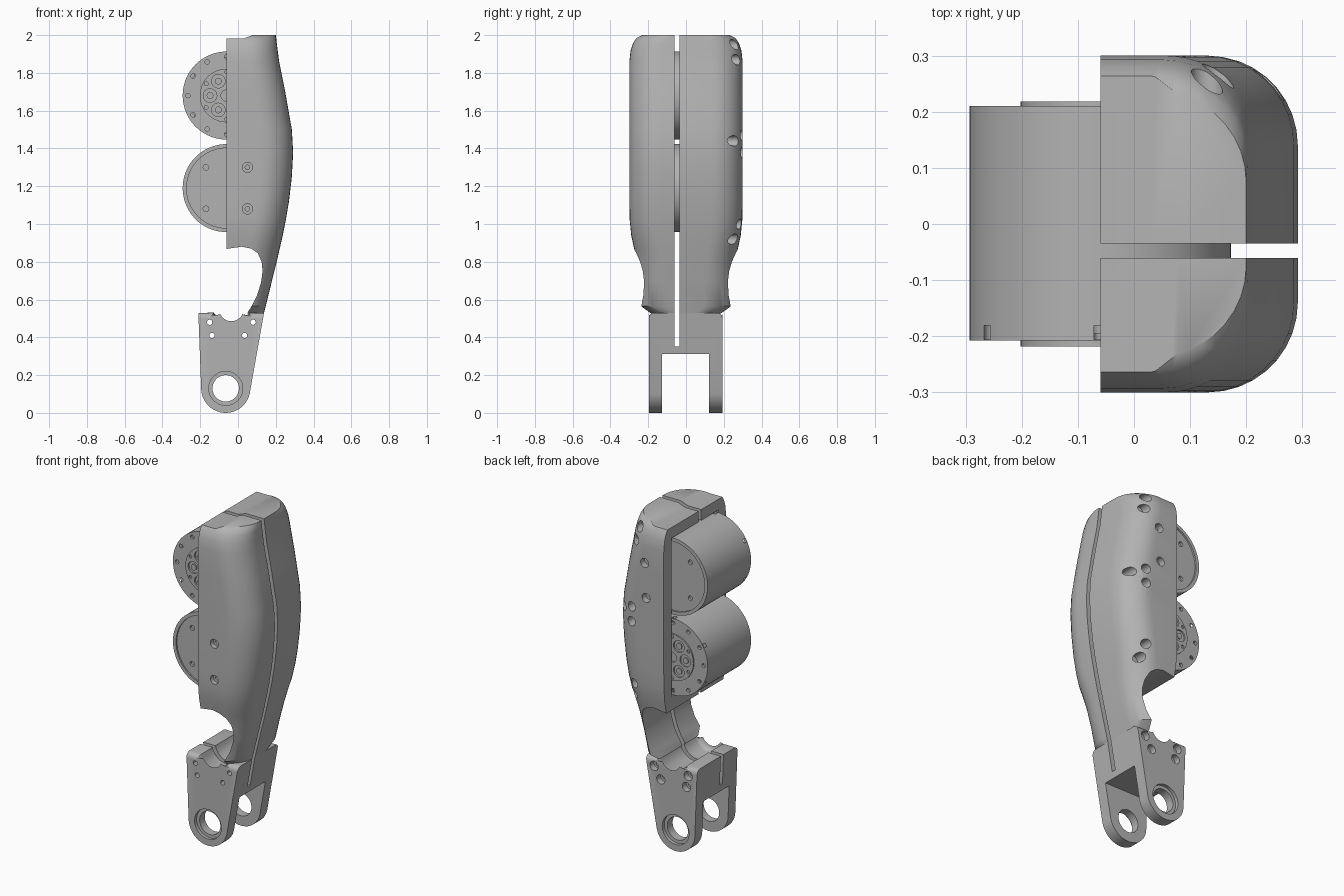
import bpy, bmesh, math
from mathutils import Matrix, Vector

if "Cube" in bpy.data.objects:
    bpy.data.objects.remove(bpy.data.objects["Cube"])

grey = bpy.data.materials.new("machined grey")
grey.use_nodes = True
grey.diffuse_color = (0.45, 0.45, 0.45, 1)
grey.node_tree.nodes["Principled BSDF"].inputs["Base Color"].default_value = (0.45, 0.45, 0.45, 1)


def finish(bm, name):
    bmesh.ops.recalc_face_normals(bm, faces=bm.faces)
    mesh = bpy.data.meshes.new(name)
    bm.to_mesh(mesh)
    bm.free()
    mesh.materials.append(grey)
    obj = bpy.data.objects.new(name, mesh)
    bpy.context.collection.objects.link(obj)
    return obj


def add_cyl(bm, x, z, r, y0, y1, seg=24):
    """Cylinder along y."""
    m = Matrix.Translation((x, (y0 + y1) / 2, z)) @ Matrix.Rotation(math.pi / 2, 4, 'X')
    bmesh.ops.create_cone(bm, cap_ends=True, segments=seg, radius1=r, radius2=r,
                          depth=abs(y1 - y0), matrix=m)


def add_prism(bm, outline, y0, y1):
    """Extrude an x-z outline along y."""
    a = [bm.verts.new((x, y0, z)) for x, z in outline]
    b = [bm.verts.new((x, y1, z)) for x, z in outline]
    bm.faces.new(a)
    bm.faces.new(b[::-1])
    for i in range(len(a)):
        j = (i + 1) % len(a)
        bm.faces.new((a[i], b[i], b[j], a[j]))


def add_box(bm, x0, x1, y0, y1, z0, z1):
    add_prism(bm, [(x0, z0), (x1, z0), (x1, z1), (x0, z1)], y0, y1)


def cut(obj, bm):
    """Subtract the solids in bm from obj."""
    cutter = finish(bm, "cutter")
    cutter.hide_render = True
    mod = obj.modifiers.new("cut", 'BOOLEAN')
    mod.operation = 'DIFFERENCE'
    mod.solver = 'EXACT'
    mod.use_self = True
    mod.object = cutter
    select(obj)
    bpy.ops.object.modifier_apply(modifier=mod.name)
    bpy.data.objects.remove(cutter)


def select(obj):
    bpy.ops.object.select_all(action='DESELECT')
    obj.select_set(True)
    bpy.context.view_layer.objects.active = obj


def smooth(obj):
    select(obj)
    bpy.ops.object.shade_smooth_by_angle(angle=math.radians(32))


def arc(cx, cz, r, a0, a1, n):
    angles = [math.radians(a0 + (a1 - a0) * i / n) for i in range(n + 1)]
    return [(cx + r * math.cos(a), cz + r * math.sin(a)) for a in angles]


# Shell: lofted sections (height, outer x, half width)
BACK = -0.06
sections = [(0.525, 0.137, 0.2), (0.565, 0.147, 0.262), (0.7, 0.18, 0.26), (0.8, 0.205, 0.264),
            (0.87, 0.221, 0.275), (0.94, 0.237, 0.29), (1.02, 0.253, 0.298), (1.12, 0.27, 0.3),
            (1.25, 0.285, 0.3), (1.38, 0.292, 0.3), (1.5, 0.285, 0.3), (1.7, 0.25, 0.3),
            (1.86, 0.218, 0.3), (1.92, 0.21, 0.293), (1.96, 0.205, 0.279), (1.985, 0.202, 0.262),
            (2.0, 0.2, 0.235)]
bm = bmesh.new()
rings = []
for z, outer, half in sections:
    corner = arc(outer - 0.16, half - 0.16, 0.16, 90, 0, 9)
    side = [(BACK, half)] + corner
    ring = side + [(x, -y) for x, y in reversed(side)]
    rings.append([bm.verts.new((x, y, z)) for x, y in ring])
for low, high in zip(rings, rings[1:]):
    for i in range(len(low)):
        j = (i + 1) % len(low)
        bm.faces.new((low[i], low[j], high[j], high[i]))
bm.faces.new(rings[0])
bm.faces.new(rings[-1])
shell = finish(bm, "shell")

# Ankle arch and shallow step on the crown
bm = bmesh.new()
add_prism(bm, [(-0.2, 0.865), (-0.06, 0.868), (0.02, 0.88), (0.07, 0.87), (0.105, 0.845),
               (0.125, 0.8), (0.13, 0.75), (0.122, 0.69), (0.1, 0.62), (0.075, 0.57),
               (0.05, 0.53), (0.03, 0.4), (-0.2, 0.4)], -0.4, 0.4)
add_prism(bm, [(-0.2, 1.982), (0.03, 1.982), (0.08, 2.001), (0.08, 2.1), (-0.2, 2.1)], -0.4, 0.4)
cut(shell, bm)

# Motor pockets
MOTORS = {"upper_motor": (1.68, -1), "lower_motor": (1.19, 1)}
bm = bmesh.new()
for z, side in MOTORS.values():
    add_cyl(bm, BACK, z, 0.237, -0.225, 0.225, 64)
add_box(bm, -0.2, 0.08, -0.2245, 0.2245, 1.2, 1.67)
cut(shell, bm)

# Bolt holes: motor fixings on both cheeks, clamp screws on the rear corner
bm = bmesh.new()
for z in (1.08, 1.3):
    add_cyl(bm, 0.05, z, 0.027, -0.4, -0.27)
    add_cyl(bm, 0.05, z, 0.012, -0.28, -0.25)
for x, z in [(0.06, 1.55), (0.07, 1.76)]:
    add_cyl(bm, x, z, 0.027, 0.26, 0.4)
for x, z, y in [(0.13, 1.95, 0.2), (0.15, 1.87, 0.22), (0.16, 1.47, 0.23), (0.24, 1.44, 0.17),
                (0.16, 1.38, 0.23), (0.15, 1.0, 0.22), (0.17, 0.92, 0.2)]:
    add_cyl(bm, x, z, 0.028, y, 0.4)
cut(shell, bm)

# Fork bracket with rounded upper edges
PX, PZ = -0.065, 0.13
outline = ([(-0.21, 0.53)] + arc(PX, PZ, 0.13, 183, 347, 20) + [(0.138, 0.53)]
           + arc(-0.035, 0.55, 0.095, -12, -168, 12))
bm = bmesh.new()
add_prism(bm, outline, -0.197, 0.193)
top_edges = [e for e in bm.edges if min(v.co.z for v in e.verts) > 0.44
             and abs(e.verts[0].co.y - e.verts[1].co.y) < 0.001]
bmesh.ops.bevel(bm, geom=top_edges, offset=0.03, segments=4, profile=0.5,
                affect='EDGES', clamp_overlap=False)
bracket = finish(bm, "fork_bracket")

bm = bmesh.new()
add_box(bm, -0.5, 0.5, -0.127, 0.122, -0.2, 0.312)
cut(bracket, bm)
bm = bmesh.new()
add_cyl(bm, PX, PZ, 0.07, -0.4, 0.4, 40)
for x, z in [(-0.15, 0.48), (0.08, 0.48), (-0.138, 0.41), (0.035, 0.41)]:
    add_cyl(bm, x, z, 0.014, -0.4, 0.4, 16)
cut(bracket, bm)
bm = bmesh.new()
for y0, y1 in [(-0.4, -0.177), (0.173, 0.4)]:
    add_cyl(bm, PX, PZ, 0.09, y0, y1, 40)
for x, z in [(-0.15, 0.48), (0.08, 0.48), (-0.138, 0.41), (0.035, 0.41)]:
    add_cyl(bm, x, z, 0.028, 0.155, 0.4, 20)
cut(bracket, bm)

# Clamping slit through shell and bracket
for part in (shell, bracket):
    bm = bmesh.new()
    add_box(bm, -0.5, 0.5, -0.061, -0.035, 0.352, 2.2)
    cut(part, bm)
    smooth(part)


# Motors: geared face on one end, recessed cover on the other
def motor(name, z, side):
    bm = bmesh.new()
    add_cyl(bm, BACK, z, 0.233, -0.208, 0.21, 72)
    body = finish(bm, name)
    face = 0.21 * side
    bm = bmesh.new()
    add_cyl(bm, BACK, z, 0.212, -face * 0.95, -face * 1.2, 64)
    for x, h in arc(BACK, z, 0.205, 0, 330, 11):
        add_cyl(bm, x, h, 0.012, face * 0.93, face * 1.2, 12)
    for x, h in arc(BACK, z, 0.219, 30, 330, 5):
        add_cyl(bm, x, h, 0.018, face * 0.86, face * 0.98, 12)
    cut(body, bm)
    bm = bmesh.new()
    for x, h in arc(BACK, z, 0.155, 45, 315, 3):
        add_cyl(bm, x, h, 0.015, -face * 0.88, -face * 1.2, 16)
    cut(body, bm)
    smooth(body)

    # Output hub with planet recesses
    bm = bmesh.new()
    add_cyl(bm, BACK, z, 0.142, face * 0.95, face * 1.04, 56)
    hub = finish(bm, name + "_hub")
    bm = bmesh.new()
    add_cyl(bm, BACK, z, 0.03, face, face * 1.2)
    for x, h in arc(BACK, z, 0.088, 0, 300, 5):
        add_cyl(bm, x, h, 0.036, face * 0.975, face * 1.2)
    for x, h in arc(BACK, z, 0.125, 30, 330, 5):
        add_cyl(bm, x, h, 0.01, face, face * 1.2, 12)
    cut(hub, bm)
    smooth(hub)
    bm = bmesh.new()
    for x, h in arc(BACK, z, 0.088, 0, 300, 5):
        add_cyl(bm, x, h, 0.018, face * 0.96, face * 1.03, 20)
    smooth(finish(bm, name + "_pins"))


for name, (z, side) in MOTORS.items():
    motor(name, z, side)
